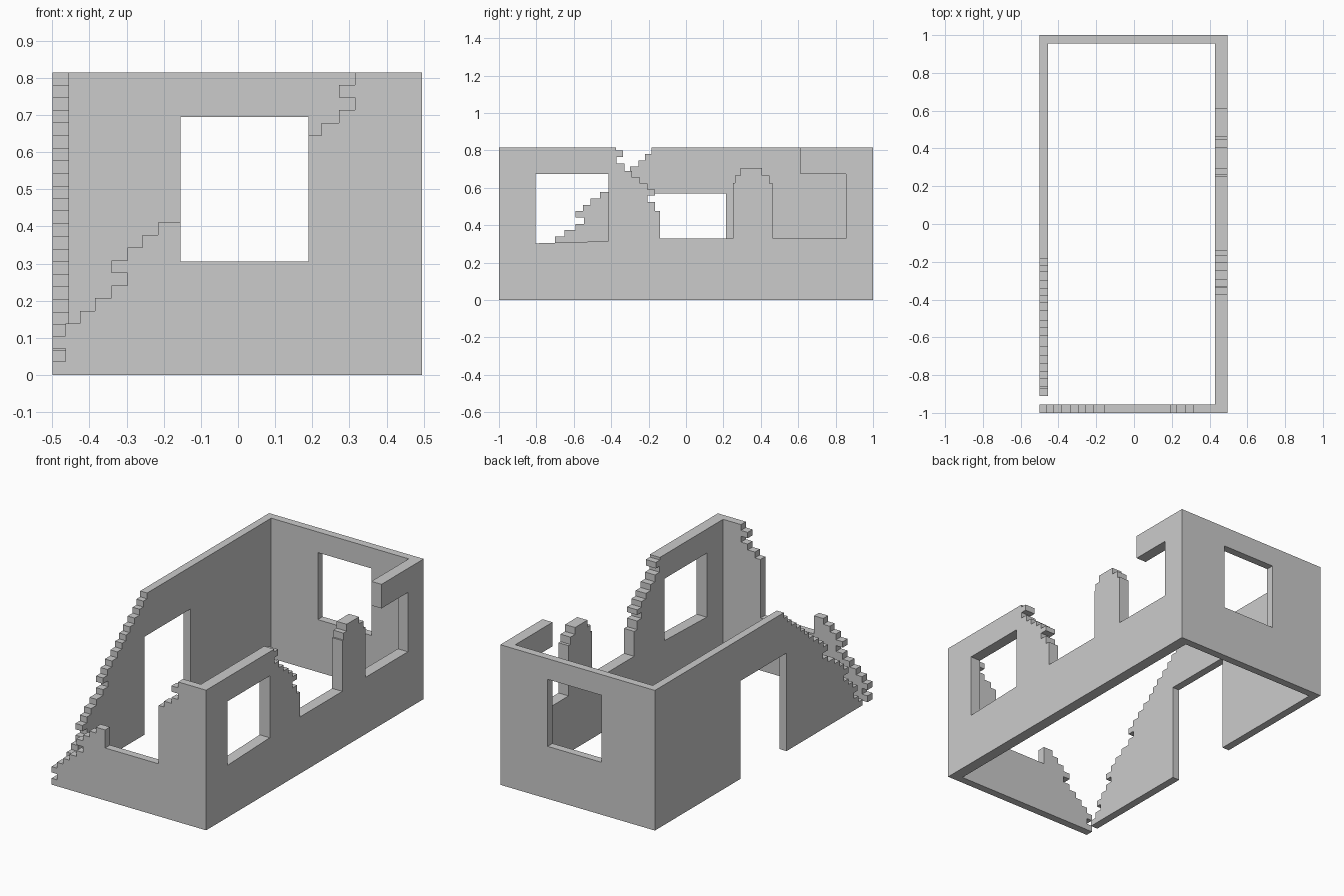
import bpy
from mathutils import Matrix, Vector

if "Cube" in bpy.data.objects:
    bpy.data.objects.remove(bpy.data.objects["Cube"])

H = 0.815          # wall height
ROW = H / 24       # height of one brick course


def stairs(edges, z0, row=ROW):
    """Broken brick edge going upward: one edge position per course."""
    pts = []
    for i, e in enumerate(edges):
        pts += [(e, z0 + i * row), (e, z0 + (i + 1) * row)]
    return pts


def rect(a, b, c, d):
    return [(a, c), (b, c), (b, d), (a, d)]


def wall(name, axis, lo, hi, outline, holes=()):
    """Extrude a filled outline between lo and hi along the x or y axis."""
    cu = bpy.data.curves.new(name, 'CURVE')
    cu.dimensions = '2D'
    cu.fill_mode = 'BOTH'
    cu.extrude = (hi - lo) / 2
    for loop in [outline, *holes]:
        pts = [p for i, p in enumerate(loop)
               if (Vector(p) - Vector(loop[i - 1])).length > 1e-5]
        sp = cu.splines.new('POLY')
        sp.points.add(len(pts) - 1)
        for sp_pt, (u, v) in zip(sp.points, pts):
            sp_pt.co = (u, v, 0, 1)
        sp.use_cyclic_u = True
    tmp = bpy.data.objects.new(name + "_outline", cu)
    bpy.context.collection.objects.link(tmp)
    dg = bpy.context.evaluated_depsgraph_get()
    me = bpy.data.meshes.new_from_object(tmp.evaluated_get(dg))
    bpy.data.objects.remove(tmp)
    mid = (lo + hi) / 2
    if axis == 'y':
        m = Matrix(((1, 0, 0, 0), (0, 0, -1, mid), (0, 1, 0, 0), (0, 0, 0, 1)))
    else:
        m = Matrix(((0, 0, 1, mid), (1, 0, 0, 0), (0, 1, 0, 0), (0, 0, 0, 1)))
    me.transform(m)
    me.shade_flat()
    ob = bpy.data.objects.new(name, me)
    bpy.context.collection.objects.link(ob)
    return ob


# Front wall: collapsed diagonally across its window
front_left = stairs([-.5, -.465, -.5, -.465, -.425, -.385, -.34, -.297,
                     -.34, -.297, -.257, -.215], 0.003)
front_right = stairs([.225, .272, .315, .272, .315], 0.645, 0.034)
wall("front_wall", 'y', -1, -.955,
     [(-.5, 0), (.43, 0), (.43, H)] + front_right[::-1] +
     [(.19, .645), (.19, .305), (-.155, .305), (-.155, .41)] + front_left[::-1])

# Back wall with a square window
wall("back_wall", 'y', .955, 1, rect(-.455, .43, 0, H),
     [rect(-.155, .19, .305, .695)])

# Left wall: stepped broken front edge and a doorway
left_edge = stairs([-.91, -.87, -.83, -.86, -.82, -.78, -.74, -.78,
                    -.74, -.70, -.65, -.59, -.545, -.59, -.55, -.51,
                    -.46, -.415, -.38, -.345, -.30, -.255, -.22, -.185], 0)
wall("left_wall", 'x', -.5, -.455,
     left_edge + [(1, H), (1, 0), (.215, 0), (.215, .57), (-.21, .57), (-.21, 0)])

# Right wall: window, collapsed middle, lone pier and overhanging lintel
gap_edge = [(-.374, H), (-.374, .80), (-.337, .80), (-.337, .765),
            (-.372, .765), (-.372, .73), (-.33, .73), (-.33, .69),
            (-.29, .69), (-.29, .655), (-.245, .655), (-.245, .623),
            (-.205, .623), (-.205, .59), (-.165, .59), (-.165, .56),
            (-.205, .56), (-.205, .525), (-.165, .525), (-.165, .475),
            (-.138, .475), (-.138, .33)]
pier = [(.252, .33), (.252, .625), (.262, .625), (.262, .665), (.292, .665),
        (.292, .705), (.405, .705), (.405, .665), (.447, .665),
        (.447, .622), (.465, .622), (.465, .33)]
lintel = [(.855, .33), (.855, .675), (.612, .675), (.612, H)]
wall("right_wall", 'x', .43, .495,
     [(-1, 0), (-1, H)] + gap_edge + pier + lintel + [(1, H), (1, 0)],
     [[(-.805, .303), (-.415, .315), (-.415, .675), (-.805, .675)]])
